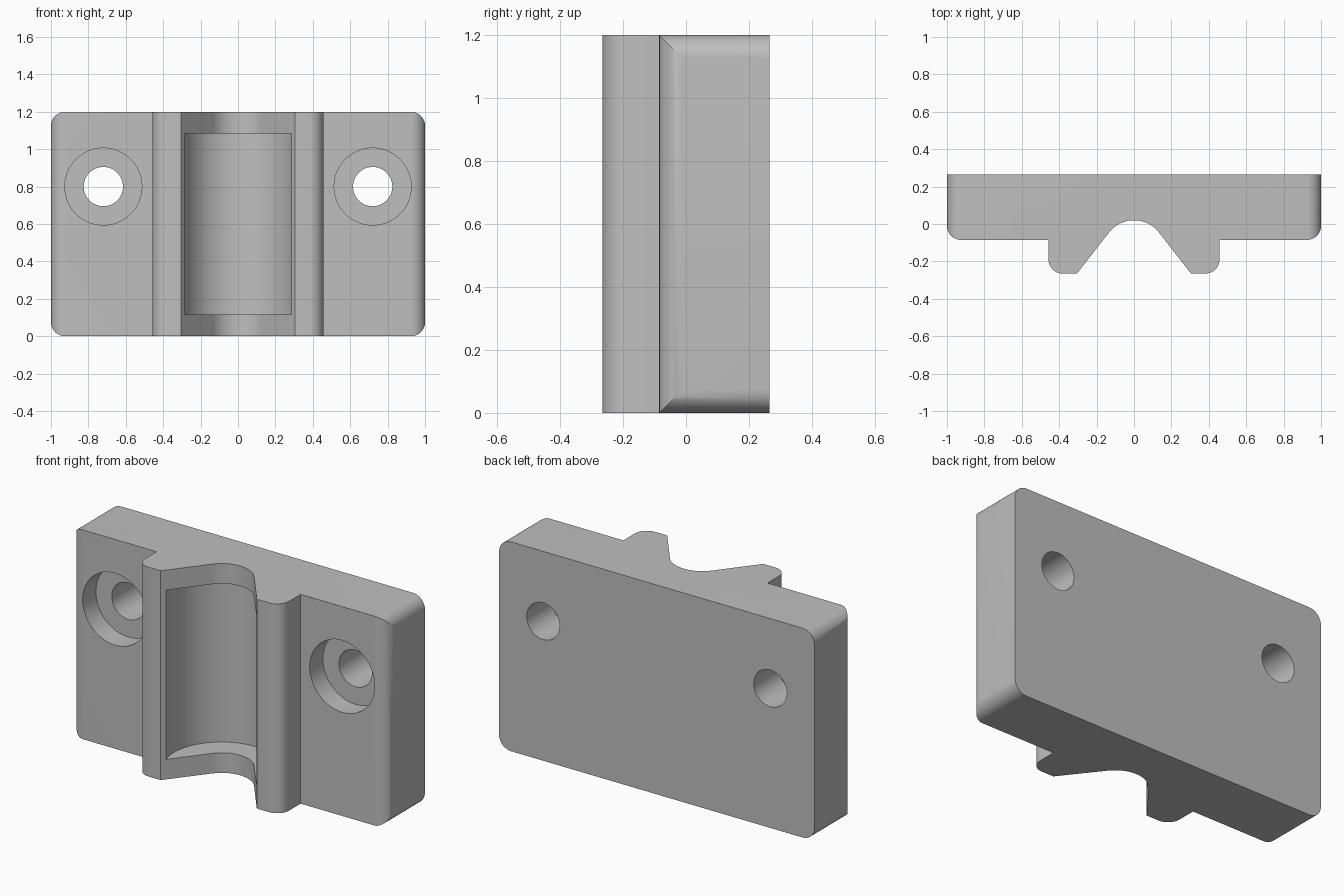
import bpy, bmesh, math
from mathutils import Vector, Matrix

if "Cube" in bpy.data.objects:
    bpy.data.objects.remove(bpy.data.objects["Cube"], do_unlink=True)

HEIGHT, BACK, PLATE_FRONT, RIB_FRONT = 1.2, 0.265, -0.085, -0.265
FILLET = 0.075
GROOVE_R, GROOVE_Y = 0.169, -0.149

grey = bpy.data.materials.new("light grey")
grey.use_nodes = True
colour = (0.52, 0.52, 0.52, 1)
grey.diffuse_color = colour
grey.node_tree.nodes["Principled BSDF"].inputs["Base Color"].default_value = colour


def arc(cx, cy, r, start, end, steps):
    """Points on an arc, angles in degrees."""
    angles = [math.radians(start + (end - start) * i / steps) for i in range(steps + 1)]
    return [(cx + r * math.cos(a), cy + r * math.sin(a)) for a in angles]


def prism(name, points, length):
    """Extrude a flat outline upwards from z = 0."""
    bm = bmesh.new()
    face = bm.faces.new([bm.verts.new((x, y, 0)) for x, y in points])
    top = bmesh.ops.extrude_face_region(bm, geom=[face])["geom"]
    verts = [v for v in top if isinstance(v, bmesh.types.BMVert)]
    bmesh.ops.translate(bm, verts=verts, vec=Vector((0, 0, length)))
    bmesh.ops.recalc_face_normals(bm, faces=bm.faces)
    mesh = bpy.data.meshes.new(name)
    bm.to_mesh(mesh)
    bm.free()
    mesh.materials.append(grey)
    obj = bpy.data.objects.new(name, mesh)
    bpy.context.collection.objects.link(obj)
    return obj


def along_y(obj, x, z, y_start):
    """Turn an upright prism so it runs from y_start towards the back."""
    turn = Matrix.Rotation(math.radians(-90), 4, "X")
    obj.data.transform(Matrix.Translation((x, y_start, z)) @ turn)
    return obj


def boolean(target, cutter, operation):
    cutter.hide_render = True
    mod = target.modifiers.new(cutter.name, "BOOLEAN")
    mod.operation, mod.solver, mod.object = operation, "EXACT", cutter
    bpy.context.view_layer.objects.active = target
    bpy.ops.object.modifier_apply(modifier=mod.name)
    bpy.data.objects.remove(cutter, do_unlink=True)


# Plan outline: right half from the back to the groove, then mirrored
half = [(1, BACK)]
half += arc(1 - FILLET, PLATE_FRONT + FILLET, FILLET, 0, -90, 10)
half += [(0.457, PLATE_FRONT)]
half += arc(0.457 - FILLET, RIB_FRONT + FILLET, FILLET, 0, -90, 10)
half += [(0.305, RIB_FRONT)]
half += arc(0, GROOVE_Y, GROOVE_R, 38, 90, 12)
outline = half + [(-x, y) for x, y in reversed(half[:-1])]
block = prism("mounting_block", outline, HEIGHT)

# Rounded plate corners as seen from the front
corner_x, corner_z = 1 - FILLET, HEIGHT / 2 - FILLET
corners = []
for sx, sz, start in ((1, 1, 0), (-1, 1, 90), (-1, -1, 180), (1, -1, 270)):
    corners += arc(sx * corner_x, sz * corner_z, FILLET, start, start + 90, 10)
boolean(block, along_y(prism("corner_shape", corners, 2), 0, HEIGHT / 2, -1), "INTERSECT")

# Round pocket inside the groove
pocket = prism("pocket_cutter", arc(0, GROOVE_Y, 0.302, 0, 357, 119), 0.97)
pocket.data.transform(Matrix.Translation((0, 0, 0.115)))
boolean(block, pocket, "DIFFERENCE")

# Counterbored screw holes
for x in (-0.72, 0.72):
    for name, radius, start, length in (("bore", 0.105, -0.5, 1), ("counterbore", 0.206, -0.5, 0.535)):
        hole = prism(name, arc(0, 0, radius, 0, 354.375, 63), length)
        boolean(block, along_y(hole, x, 0.8, start), "DIFFERENCE")

bpy.ops.object.select_all(action="DESELECT")
block.select_set(True)
bpy.context.view_layer.objects.active = block
bpy.ops.object.shade_smooth_by_angle(angle=math.radians(25))
